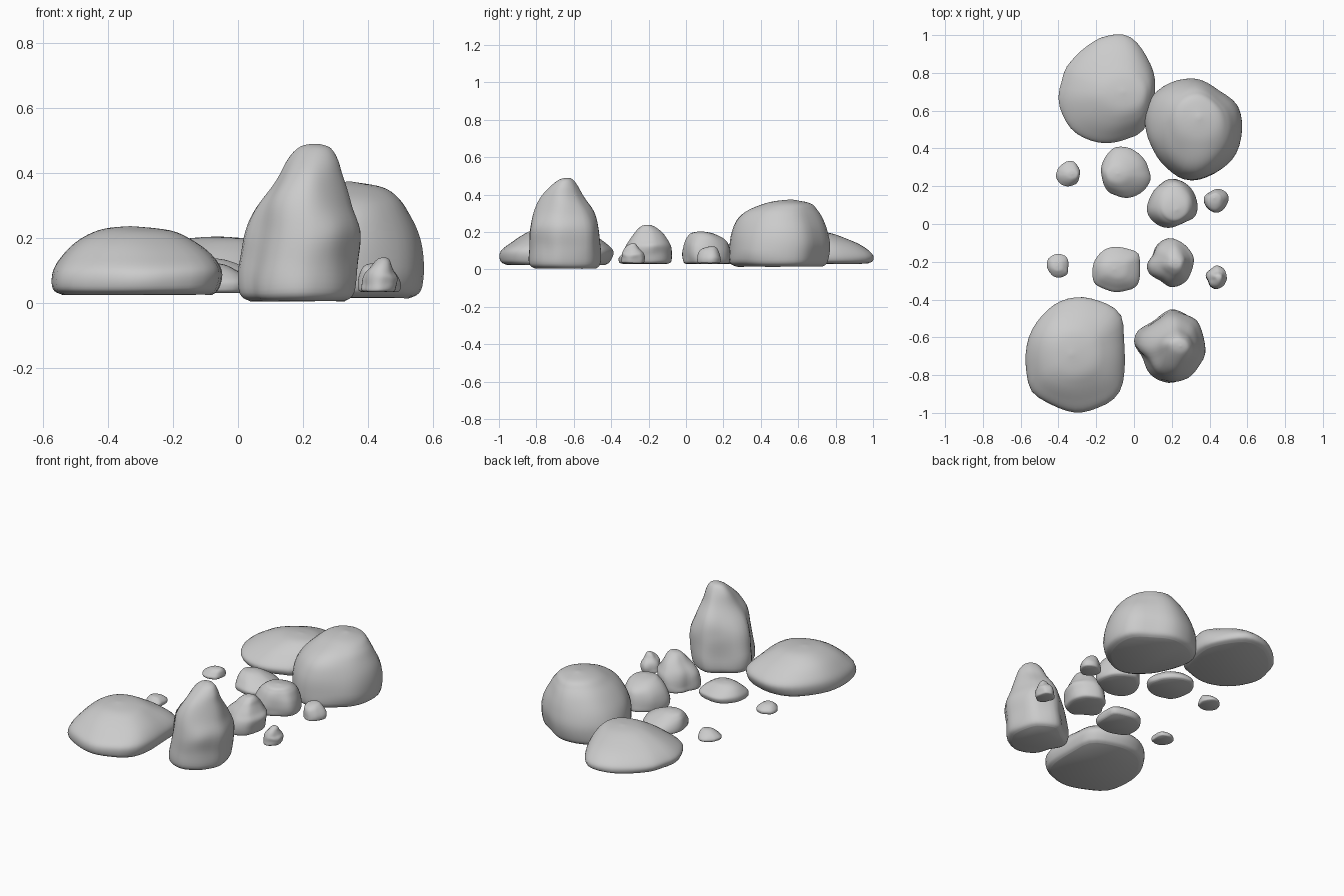
import bpy, bmesh, math
from mathutils import Vector, noise

if "Cube" in bpy.data.objects:
    bpy.data.objects.remove(bpy.data.objects["Cube"])

SEG, STEPS = 40, 5


def spline(p, q, r, s, t):
    """Catmull-Rom interpolation of tuples."""
    return [0.5 * (2*b + (c-a)*t + (2*a-5*b+4*c-d)*t*t + (3*b-a-3*c+d)*t**3)
            for a, b, c, d in zip(p, q, r, s)]


def smooth_outline(pts):
    """Closed outline resampled by angle, scaled to the -1..1 square."""
    n = len(pts)
    fine = [spline(pts[i-1], pts[i], pts[(i+1) % n], pts[(i+2) % n], k/12)
            for i in range(n) for k in range(12)]
    lo = [min(p[a] for p in fine) for a in (0, 1)]
    hi = [max(p[a] for p in fine) for a in (0, 1)]
    unit = [[2*(p[a]-lo[a])/(hi[a]-lo[a])-1 for a in (0, 1)] for p in fine]
    out = []
    for i in range(SEG):
        ang = 2*math.pi*i/SEG
        d = Vector((math.cos(ang), math.sin(ang)))
        best = max(unit, key=lambda p: d.dot(Vector(p).normalized()))
        out.append(d * Vector(best).length)
    return out


def rock(name, outline, layers, box=None, flip=(1, 1), seed=0, bump=0.02):
    """Loft an outline through layers (z, x0, x1, y0, y1); box refits it."""
    shape = smooth_outline(outline)
    src = [min(l[0] for l in layers), max(l[0] for l in layers),
           min(l[1] for l in layers), max(l[2] for l in layers),
           min(l[3] for l in layers), max(l[4] for l in layers)]
    dst = src if box is None else [box[4], box[5]] + list(box[:4])
    n = len(layers)
    rings = []
    for i in range(n-1):
        for k in range(STEPS):
            rings.append(spline(layers[max(i-1, 0)], layers[i], layers[i+1],
                                layers[min(i+2, n-1)], k/STEPS))
    rings.append(layers[-1])
    size = min(dst[1]-dst[0], dst[3]-dst[2])

    def place(x, y, z):
        c = []
        for v, a, f in ((x, 2, flip[0]), (y, 4, flip[1]), (z, 0, 1)):
            t = (v-src[a])/(src[a+1]-src[a])
            t = t if f > 0 else 1-t
            c.append(dst[a]+t*(dst[a+1]-dst[a]))
        p = Vector(c)
        q = p*(2.2/(dst[3]-dst[2])) + Vector((seed*7.3, seed*3.1, seed))
        fade = min(1, max(0, (p.z-dst[0])/(0.2*(dst[1]-dst[0]))))
        return p + noise.noise_vector(q)*size*bump*2*(0.3+0.7*fade)*Vector((1, 1, 1)).x

    bm = bmesh.new()
    loops = []
    for j, (z, x0, x1, y0, y1) in enumerate(rings[:-1]):
        b = (j/(len(rings)-1))**2
        loop = []
        for i, s in enumerate(shape):
            e = s.normalized()
            s = s.lerp(e, b)
            loop.append(bm.verts.new(place((x0+x1)/2+s.x*(x1-x0)/2,
                                           (y0+y1)/2+s.y*(y1-y0)/2, z)))
        loops.append(loop)
    z, x0, x1, y0, y1 = rings[-1]
    apex = bm.verts.new(place((x0+x1)/2, (y0+y1)/2, z))
    for a, b in zip(loops, loops[1:]):
        for i in range(SEG):
            m = (i+1) % SEG
            bm.faces.new((a[i], a[m], b[m], b[i]))
    for i in range(SEG):
        bm.faces.new((loops[-1][i], loops[-1][(i+1) % SEG], apex))
    bm.faces.new(loops[0][::-1])
    bmesh.ops.recalc_face_normals(bm, faces=bm.faces)
    me = bpy.data.meshes.new(name)
    bm.to_mesh(me)
    bm.free()
    ob = bpy.data.objects.new(name, me)
    bpy.context.collection.objects.link(ob)
    bpy.ops.object.select_all(action='DESELECT')
    ob.select_set(True)
    bpy.context.view_layer.objects.active = ob
    bpy.ops.object.shade_smooth_by_angle(angle=math.radians(50))


# Four master rocks: plan outline and height layers
slab_out = [(-.05, -.62), (-.06, -.49), (-.13, -.43), (-.28, -.39), (-.42, -.42),
            (-.53, -.54), (-.575, -.68), (-.56, -.85), (-.49, -.93), (-.32, -.995),
            (-.17, -.97), (-.08, -.90), (-.05, -.78)]
slab = [(.025, -.54, -.08, -.96, -.43), (.045, -.57, -.06, -.99, -.405),
        (.10, -.57, -.05, -.99, -.39), (.15, -.54, -.08, -.93, -.44),
        (.195, -.49, -.14, -.86, -.51), (.225, -.42, -.21, -.79, -.58),
        (.236, -.33, -.33, -.69, -.69)]

tall_out = [(.38, -.66), (.35, -.53), (.3, -.48), (.2, -.45), (.12, -.50), (.03, -.56),
            (.01, -.63), (.05, -.70), (.09, -.79), (.2, -.84), (.3, -.80), (.36, -.73)]
tall = [(.005, .04, .33, -.81, -.48), (.03, .01, .357, -.84, -.46),
        (.12, .015, .37, -.84, -.455), (.22, .03, .38, -.835, -.467),
        (.30, .06, .35, -.815, -.495), (.38, .115, .325, -.78, -.54),
        (.44, .155, .31, -.735, -.575), (.478, .195, .285, -.69, -.61),
        (.488, .245, .245, -.65, -.65)]

dome_out = [(.11, .72), (.09, .84), (0, .97), (-.1, 1.0), (-.22, .96), (-.34, .85),
            (-.38, .76), (-.40, .64), (-.32, .5), (-.18, .435), (-.04, .46), (.06, .52)]
dome = [(.03, -.37, .08, .46, .97), (.045, -.395, .105, .435, 1.0),
        (.08, -.40, .11, .43, .995), (.125, -.35, .10, .48, .94),
        (.165, -.27, .08, .54, .86), (.195, -.17, .04, .61, .78),
        (.205, -.06, -.06, .70, .70)]

boulder_out = [(.57, .5), (.55, .63), (.46, .7), (.33, .77), (.18, .75), (.08, .67),
               (.05, .55), (.09, .42), (.16, .31), (.28, .23), (.4, .25), (.52, .36)]
boulder = [(.015, .09, .53, .27, .73), (.04, .055, .565, .235, .755),
           (.12, .05, .572, .235, .765), (.20, .075, .562, .25, .75),
           (.27, .12, .535, .28, .725), (.32, .17, .505, .34, .695),
           (.357, .23, .455, .44, .66), (.376, .35, .35, .57, .57)]

rock("front_slab_rock", slab_out, slab, seed=1)
rock("front_tall_rock", tall_out, tall, seed=2)
rock("back_dome_rock", dome_out, dome, seed=3)
rock("back_boulder", boulder_out, boulder, seed=4)

# Medium and small stones: box = x0, x1, y0, y1, z0, z1
M = {"slab": (slab_out, slab), "tall": (tall_out, tall),
     "dome": (dome_out, dome), "boulder": (boulder_out, boulder)}
stones = [("back_medium_flat_stone", "dome", (-.175, .085, .14, .41, .03, .135), (-1, 1)),
          ("back_medium_round_stone", "boulder", (.07, .335, -.02, .24, .03, .205), (1, -1)),
          ("front_medium_flat_stone", "slab", (-.22, .03, -.36, -.12, .03, .125), (1, 1)),
          ("front_medium_tall_stone", "tall", (.07, .315, -.335, -.08, .03, .238), (1, -1)),
          ("back_small_flat_stone", "dome", (-.413, -.285, .20, .333, .03, .085), (1, 1)),
          ("back_small_round_stone", "boulder", (.37, .50, .06, .185, .033, .122), (-1, 1)),
          ("front_small_flat_stone", "slab", (-.46, -.347, -.283, -.16, .03, .08), (1, -1)),
          ("front_small_tall_stone", "tall", (.38, .49, -.345, -.22, .033, .137), (1, 1))]
for i, (name, kind, box, flip) in enumerate(stones):
    rock(name, *M[kind], box=box, flip=flip, seed=5+i, bump=0.025)
